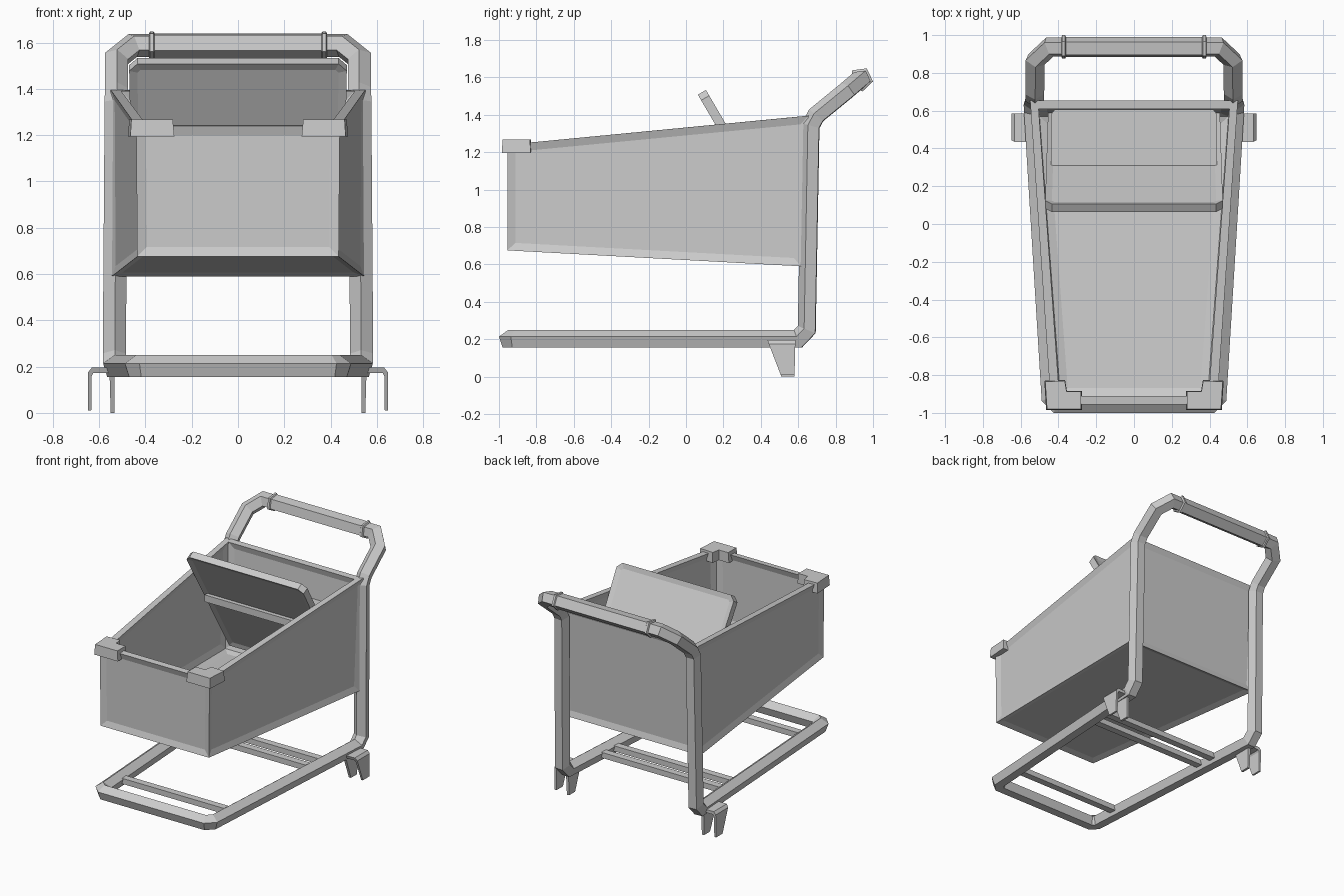
import bpy, bmesh
from math import sin, cos, tau
from mathutils import Vector as V

if "Cube" in bpy.data.objects:
    bpy.data.objects.remove(bpy.data.objects["Cube"])


def make(name, verts, faces, mirror=False, inset=None):
    """Mesh object; inset = (face indices, border, depth) sinks panels."""
    me = bpy.data.meshes.new(name)
    me.from_pydata([tuple(v) for v in verts], [], faces)
    bm = bmesh.new()
    bm.from_mesh(me)
    bmesh.ops.recalc_face_normals(bm, faces=bm.faces)
    if inset:
        bm.faces.ensure_lookup_table()
        bmesh.ops.inset_individual(bm, faces=[bm.faces[i] for i in inset[0]],
                                   thickness=inset[1], depth=-inset[2],
                                   use_even_offset=True)
    bm.to_mesh(me)
    bm.free()
    ob = bpy.data.objects.new(name, me)
    bpy.context.collection.objects.link(ob)
    if mirror:
        ob.modifiers.new("Mirror", 'MIRROR')
    return ob


def loft(name, rings, caps=True, **kw):
    """Skin a list of equal-length rings; cap faces come first."""
    n = len(rings[0])
    last = (len(rings) - 1) * n
    faces = [list(range(n)), list(range(last, last + n))] if caps else []
    for r in range(len(rings) - 1):
        for i in range(n):
            j = (i + 1) % n
            faces.append([r*n + i, r*n + j, r*n + n + j, r*n + n + i])
    return make(name, [p for ring in rings for p in ring], faces, **kw)


def pentagon(r, up, side):
    return [up * (r * cos(tau * k / 5)) + side * (r * sin(tau * k / 5)) for k in range(5)]


# Frame: five-sided tube, half the loop swept and mirrored
path = [V(p) for p in [
    (0, -.95, .1975), (.405, -.95, .1975), (.44, -.915, .1975),
    (.533, .6, .1975), (.535, .65, .25), (.527, .67, 1.34),
    (.526, .70, 1.395), (.525, .865, 1.53), (.45, .935, 1.59), (0, .935, 1.59)]]
dirs = [(b - a).normalized() for a, b in zip(path, path[1:])]
up = V((0, 0, 1))
rings = []
for i, p in enumerate(path):
    d, e = dirs[max(i - 1, 0)], dirs[min(i, len(dirs) - 1)]
    n = V((1, 0, 0)) if i in (0, len(path) - 1) else (d + e).normalized()
    rings.append([p + o - d * (o.dot(n) / d.dot(n))
                  for o in pentagon(.0525, up, d.cross(up))])
    up = d.rotation_difference(e) @ up
loft("frame", rings, caps=False, mirror=True)

# Handle grip with raised end collars
up = V((0, up.y, up.z)).normalized()
side = V((-1, 0, 0)).cross(up)
half = [(.385, .054), (.38, .066), (.365, .066), (.36, .057)]
steps = [(-x, r) for x, r in half] + half[::-1]
loft("handle_grip", [[V((x, .935, 1.59)) + o for o in pentagon(r, up, side)]
                     for x, r in steps])

# Shelf crossbars between the lower rails
for i, y in enumerate((-.72, .14, .27)):
    w = .44 + (y + .915) * .0614
    loft(f"shelf_bar_{i + 1}", [[(x, y - .025, .18), (x, y + .025, .18),
                                 (x, y + .025, .22), (x, y - .025, .22)] for x in (-w, w)])

# Wheel forks: inverted U brackets tapering downwards
prof = [(.533, 0), (.55, 0), (.555, .172), (.625, .172), (.632, .16), (.634, .01),
        (.648, .01), (.648, .175), (.632, .195), (.545, .195), (.534, .18)]
loft("wheel_fork", [[(x, .51 - .075 * z / .195, z) for x, z in prof],
                    [(x, .58 + .005 * z / .195, z) for x, z in prof]], mirror=True)


# Basket: open tapered tub with sunken panels inside and out
def quad(w0, y0, z0, w1, y1, z1):
    return [(-w0, y0, z0), (w0, y0, z0), (w1, y1, z1), (-w1, y1, z1)]


t = .045
verts = (quad(.435, -.955, .675, .545, .615, .59)
         + quad(.44, -.955, 1.24, .55, .655, 1.395)
         + quad(.435 - t, -.955 + t, .675 + t, .545 - t, .615 - t, .59 + t)
         + quad(.44 - t, -.955 + t, 1.244, .55 - t, .655 - t, 1.391))
shell = [[0, 1, 2, 3]] + [[i, (i + 1) % 4, (i + 1) % 4 + 4, i + 4] for i in range(4)]
rim = [[4 + i, 4 + (i + 1) % 4, 12 + (i + 1) % 4, 12 + i] for i in range(4)]
make("basket", verts, shell + [[v + 8 for v in f] for f in shell] + rim,
     inset=(range(10), .042, .014))

# L-shaped pads on the front basket corners
ell = [(.275, -.985), (.465, -.985), (.475, -.83), (.365, -.825), (.355, -.885), (.275, -.885)]
loft("corner_pad", [[(.39 + (x - .39) * s, -.91 + (y + .91) * s, z) for x, y in ell]
                    for s, z in ((1, 1.195), (.94, 1.268))], mirror=True)

# Child seat back: slanted panel with clipped top corners
top, bottom = V((0, .085, 1.52)), V((0, .57, .69))
down = (bottom - top).normalized()
nrm = V((1, 0, 0)).cross(down) * .025
length = (bottom - top).length
outline = [(-.47, .035), (-.435, 0), (.435, 0), (.47, .035), (.455, length), (-.455, length)]
loft("seat_back", [[top + down * v + V((u, 0, 0)) + nrm * s for u, v in outline]
                   for s in (-1, 1)], inset=((0, 1), .035, .01))

# Child seat base: flat shelf reaching to the rear wall
base = [(-.44, .245), (.44, .245), (.44, .58), (.42, .605), (-.42, .605), (-.44, .58)]
loft("seat_base", [[(x, y, z) for x, y in base] for z in (1.115, 1.165)])
